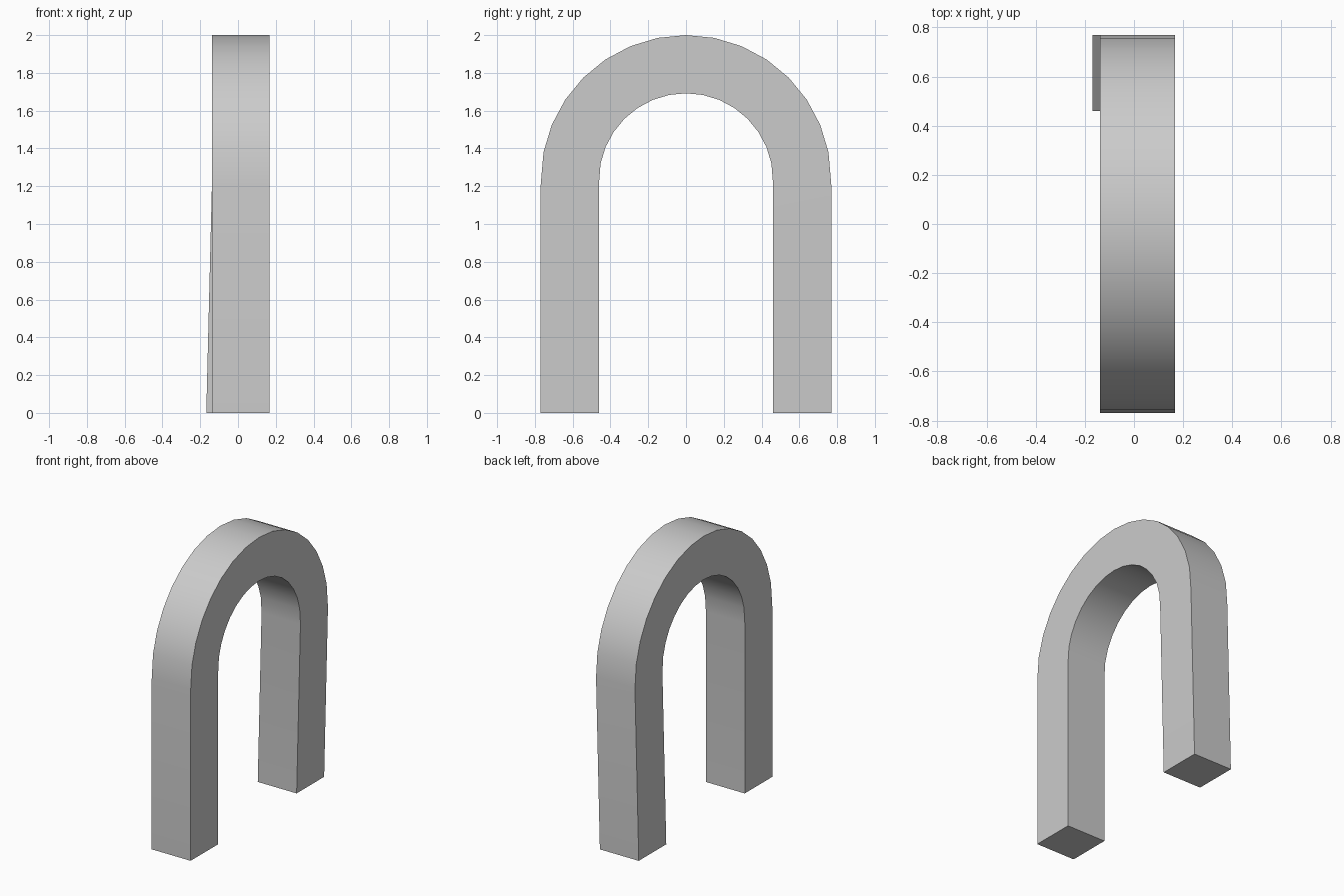
import bpy, bmesh, math

if "Cube" in bpy.data.objects:
    bpy.data.objects.remove(bpy.data.objects["Cube"])

R_OUT, R_IN = 0.769, 0.461      # arch radii
X0, X1 = -0.138, 0.167          # bar faces
CENTRE_Z, SPRING_Z = 1.231, 1.21
LEAN = -0.03                    # foot of the +y leg is offset sideways
STEPS = 16

# Stations along the bar: (angle, fixed height or None, sideways shift)
stations = [(0, 0.0, LEAN)]
for i in range(STEPS + 1):
    z = SPRING_Z if i in (0, STEPS) else None
    stations.append((math.pi * i / STEPS, z, 0))
stations.append((math.pi, 0.0, 0))

# Sweep a square section up one leg, over the arch and down the other
bm = bmesh.new()
rings = []
for a, z, dx in stations:
    ring = []
    for x, r in ((X0, R_IN), (X1, R_IN), (X1, R_OUT), (X0, R_OUT)):
        height = CENTRE_Z + r * math.sin(a) if z is None else z
        ring.append(bm.verts.new((x + dx, r * math.cos(a), height)))
    rings.append(ring)

for a, b in zip(rings, rings[1:]):
    for k in range(4):
        n = (k + 1) % 4
        bm.faces.new((a[k], a[n], b[n], b[k]))

# Flat feet
bm.faces.new(rings[0])
bm.faces.new(rings[-1])
bmesh.ops.recalc_face_normals(bm, faces=bm.faces)

mesh = bpy.data.meshes.new("arch_bar")
bm.to_mesh(mesh)
bm.free()
arch = bpy.data.objects.new("arch_bar", mesh)
bpy.context.collection.objects.link(arch)

# Smooth curve, sharp edges
bpy.context.view_layer.objects.active = arch
arch.select_set(True)
bpy.ops.object.shade_smooth_by_angle(angle=math.radians(30))
